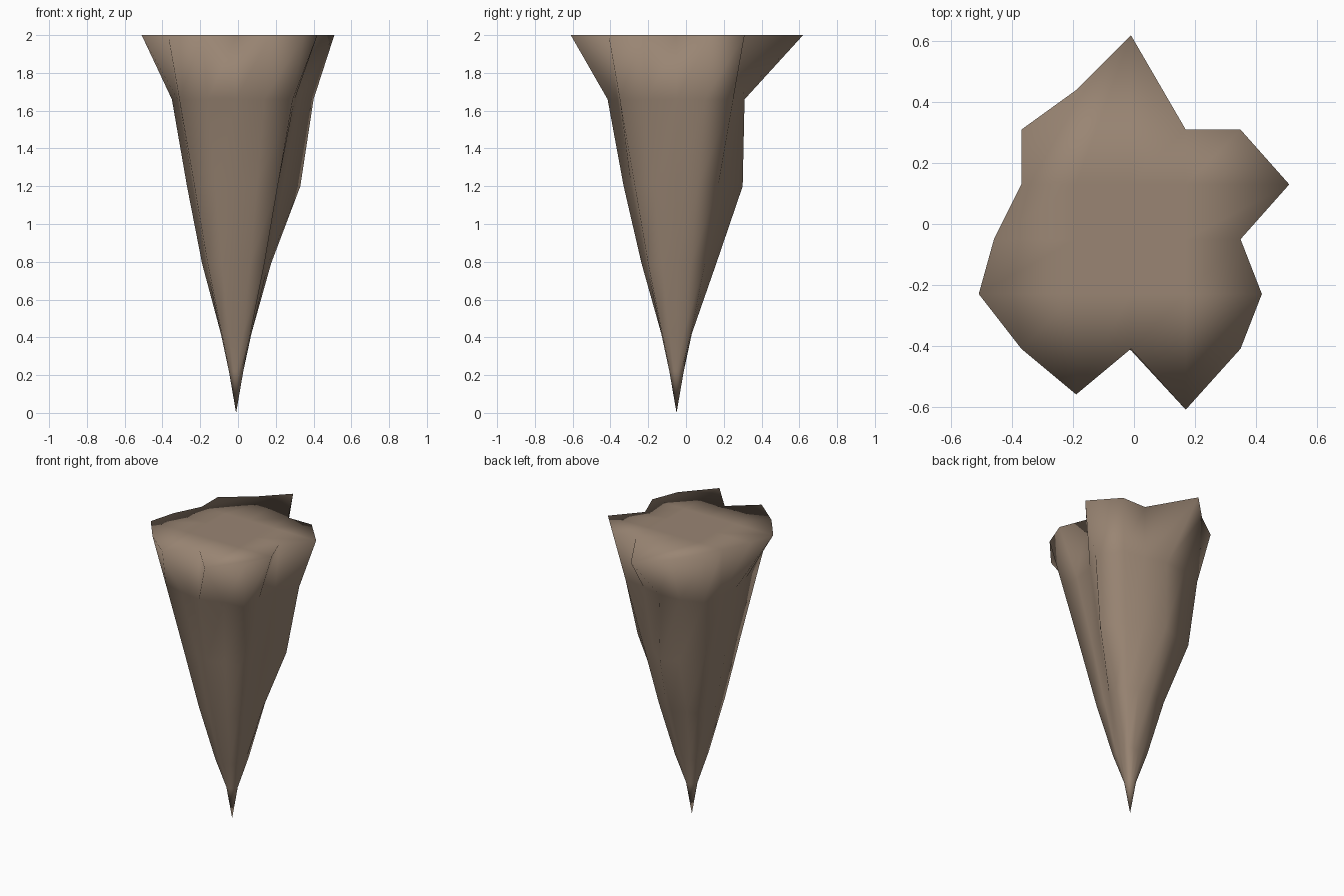
import bpy, bmesh

if "Cube" in bpy.data.objects:
    bpy.data.objects.remove(bpy.data.objects["Cube"])

CX, CY = -0.01, -0.05          # axis of the spike

# Height, half width, and outward push of the four points of each side:
# its starting corner, then its three middle points
# (right side going back, back going left, left going front, front going right)
LEVELS = [
    (2.00, 0.360, [0, .07, 0, .16,    0, 0, .31, .13,      0, 0, .09, .14,      0, .15, 0, .20]),
    (1.66, 0.300, [0, .01, .03, .11,  0, .02, .06, .05,    0, .03, .04, .01,    0, .04, .065, .01]),
    (1.20, 0.220, [0, 0, .03, .12,    0, .04, .13, .08,    .04, .02, .04, .01,  0, .01, .06, .02]),
    (0.79, 0.150, [0, 0, .02, .035,   0, .02, .06, .01,    0, .01, .03, .01,    0, .01, .035, .01]),
    (0.42, 0.076, [0, .005, .005, .005] * 4),
    (0.22, 0.026, [0, .008, .012, .008] * 4),
]
# right, back, left, front: outward normal and direction of travel
SIDES = [((1, 0), (0, 1)), ((0, 1), (-1, 0)), ((-1, 0), (0, -1)), ((0, -1), (1, 0))]

bm = bmesh.new()


def make_ring(z, half, push):
    """Square ring of 16 points with bulging sides."""
    ring = []
    for s, (n, t) in enumerate(SIDES):
        for k in range(4):
            p = push[s * 4 + k]
            along = half * (-1 + 0.5 * k) - (0 if k else p)
            out = half + p
            ring.append(bm.verts.new((CX + n[0] * out + t[0] * along,
                                      CY + n[1] * out + t[1] * along, z)))
    return ring


# Rocky sides
rings = [make_ring(*level) for level in LEVELS]
for upper, lower in zip(rings, rings[1:]):
    for i in range(16):
        j = (i + 1) % 16
        bm.faces.new((lower[i], lower[j], upper[j], upper[i]))

# Pointed tip
tip = bm.verts.new((CX, CY, 0))
for i in range(16):
    bm.faces.new((tip, rings[-1][(i + 1) % 16], rings[-1][i]))

# Flat top: 4 x 4 cells whose border is the top ring
half = LEVELS[0][1]
grid = {}
for s, (n, t) in enumerate(SIDES):
    for k in range(4):
        grid[(2 * n[0] + t[0] * (k - 2), 2 * n[1] + t[1] * (k - 2))] = rings[0][s * 4 + k]
for i in range(-1, 2):
    for j in range(-1, 2):
        grid[(i, j)] = bm.verts.new((CX + i * half / 2, CY + j * half / 2, 2.0))
for i in range(-2, 2):
    for j in range(-2, 2):
        bm.faces.new((grid[i, j], grid[i + 1, j], grid[i + 1, j + 1], grid[i, j + 1]))

bmesh.ops.recalc_face_normals(bm, faces=bm.faces)
for f in bm.faces:
    f.smooth = True

mesh = bpy.data.meshes.new("rock_spike")
bm.to_mesh(mesh)
bm.free()

stone = bpy.data.materials.new("brown stone")
stone.diffuse_color = (0.32, 0.235, 0.172, 1)
stone.use_nodes = True
stone.node_tree.nodes["Principled BSDF"].inputs["Base Color"].default_value = stone.diffuse_color
mesh.materials.append(stone)

spike = bpy.data.objects.new("rock_spike", mesh)
bpy.context.collection.objects.link(spike)
